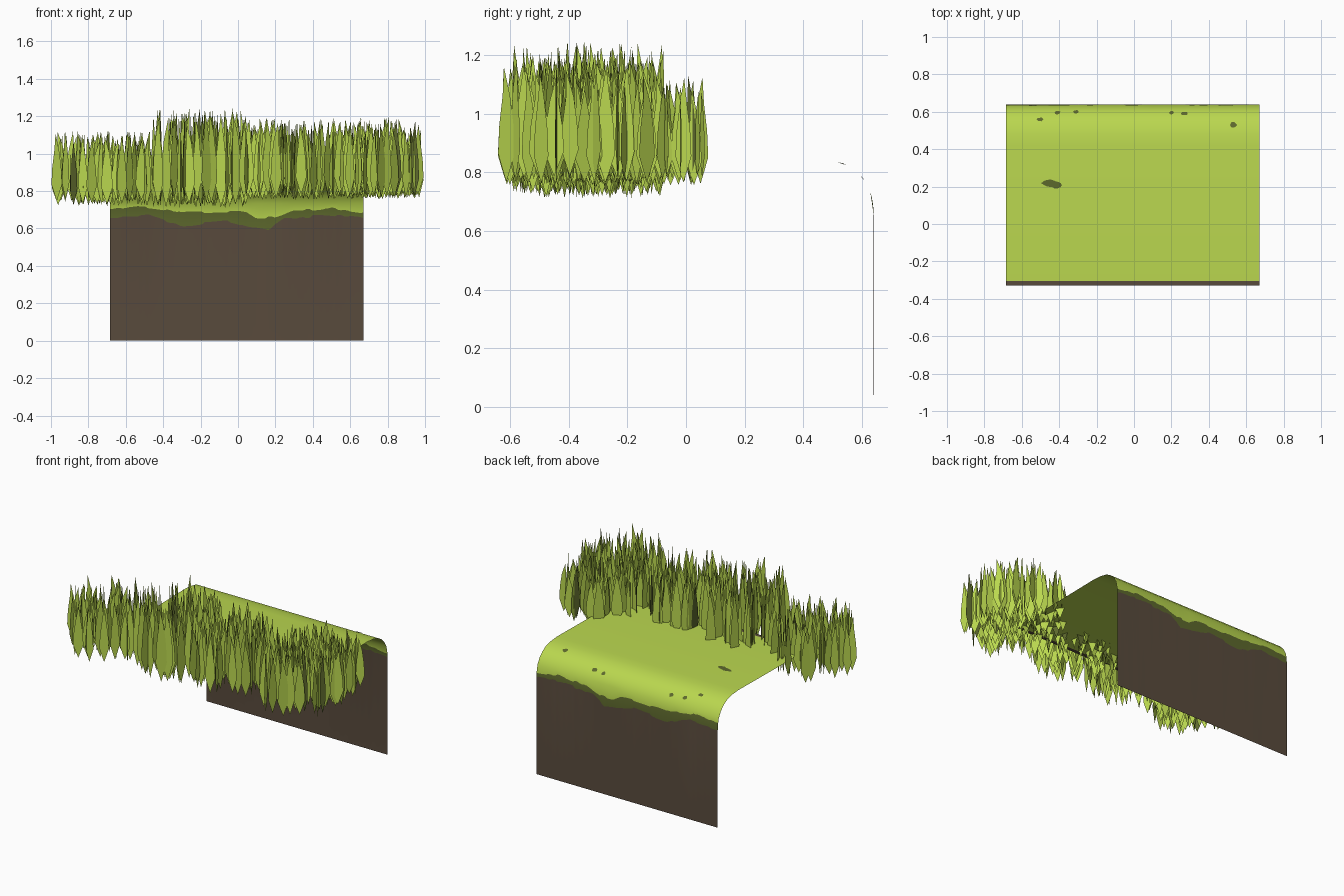
import bpy, bmesh, math, random
from mathutils import Vector

if "Cube" in bpy.data.objects:
    bpy.data.objects.remove(bpy.data.objects["Cube"])
random.seed(4)


def mat(name, rgb):
    m = bpy.data.materials.new(name)
    m.diffuse_color = (*rgb, 1)
    m.use_nodes = True
    m.node_tree.nodes["Principled BSDF"].inputs["Base Color"].default_value = m.diffuse_color
    return m


GREEN = mat("grass green", (0.49, 0.68, 0.078))
DARK = mat("dark moss", (0.11, 0.14, 0.026))
SOIL = mat("brown soil", (0.10, 0.070, 0.046))


def finish(name, bm, mats):
    me = bpy.data.meshes.new(name)
    bm.to_mesh(me)
    bm.free()
    for m in mats:
        me.materials.append(m)
    ob = bpy.data.objects.new(name, me)
    bpy.context.collection.objects.link(ob)
    return ob


def interp(pts, t):
    for (a, u), (b, v) in zip(pts, pts[1:]):
        if t <= b:
            return u + (v - u) * (t - a) / (b - a)
    return pts[-1][1]


# Ragged colour borders on the back wall: (x, z)
SOIL_TOP = [(-.685, .66), (-.5, .675), (-.3, .615), (-.05, .64), (.06, .605),
            (.15, .59), (.25, .655), (.5, .67), (.67, .655)]
MOSS_TOP = [(-.685, .70), (-.5, .717), (-.3, .685), (.04, .692), (.1, .657),
            (.2, .66), (.28, .69), (.5, .71), (.67, .685)]
# Rounded edge and top of the ground sheet: (y, z)
BEND = [(.628, .735), (.605, .775), (.575, .805), (.535, .828), (.48, .84), (.42, .845)]
TOP = BEND + [(-.305, .835), (-.33, .835)]


def wall_y(z):
    return .64 - .012 * max(0, (z - .65) / .085) ** 2


# Ground sheet: back wall, rounded edge and flat top, open at front and sides
bm = bmesh.new()
cols = []
N = 80
for i in range(N + 1):
    x = -.685 + 1.355 * i / N
    if i % 2 == 0:
        jag = random.uniform(-.008, .008)
    zs, zm = interp(SOIL_TOP, x) + jag, interp(MOSS_TOP, x) - jag * .8
    prof = [(.64, 0), (wall_y(zs), zs), (wall_y(zm), zm)] + TOP
    cols.append([bm.verts.new((x, y, z)) for y, z in prof])
last = len(cols[0]) - 2
for a, b in zip(cols, cols[1:]):
    for j in range(last + 1):
        f = bm.faces.new((a[j], a[j + 1], b[j + 1], b[j]))
        f.material_index = 2 if j in (0, last) else 1 if j == 1 else 0
        f.smooth = True
bmesh.ops.recalc_face_normals(bm, faces=bm.faces)
if sum(f.normal.z for f in bm.faces) < 0:
    bmesh.ops.reverse_faces(bm, faces=bm.faces)
finish("ground_sheet", bm, [GREEN, DARK, SOIL])

# Dark moss spots lying on the sheet: x, y, half length, half width
SPOTS = [(-.455, .218, .038, .022), (-.415, .208, .03, .02), (.53, .53, .02, .015),
         (-.5, .56, .018, .01), (.27, .59, .018, .01), (.2, .595, .015, .009),
         (-.41, .595, .018, .01), (-.31, .6, .015, .009)]
bm = bmesh.new()
surf = sorted(TOP)
for x, y, rx, ry in SPOTS:
    ring = []
    for k in range(10):
        a = k * math.tau / 10
        r = random.uniform(.8, 1.15)
        py = y + ry * r * math.sin(a)
        ring.append(bm.verts.new((x + rx * r * math.cos(a), py, interp(surf, py) + .003)))
    bm.faces.new(ring)
finish("moss_spots", bm, [DARK])


# Leaf-shaped upright blades, pointed at both ends: (height fraction, half-width fraction)
LEAF = [(.12, .5), (.25, 1), (.5, .85), (.75, .45)]


def blade(bm, x, y, ang, z0, z1, w):
    d = Vector((math.cos(ang), math.sin(ang), 0))
    h = z1 - z0
    base = Vector((x, y, z0))
    lean = d * random.uniform(-.5, .5) * w
    pts = [base]
    pts += [base + d * w * s + Vector((0, 0, h * t)) for t, s in LEAF]
    pts.append(base + lean + Vector((0, 0, h)))
    pts += [base - d * w * s + Vector((0, 0, h * t)) for t, s in reversed(LEAF)]
    f = bm.faces.new([bm.verts.new(p) for p in pts])
    f.material_index = 1 if random.random() < .04 else 0


# Grass tufts: x, y, bottom z, top z
TUFTS = [(-.72, -.335, .72, 1.13), (-.21, -.33, .71, 1.25), (.21, -.35, .75, 1.195),
         (.72, -.365, .755, 1.195), (.725, -.185, .755, 1.13)]
for n, (cx, cy, z0, z1) in enumerate(TUFTS):
    bm = bmesh.new()
    count = 85
    h = z1 - z0
    for k in range(count):
        # even spread over a disc
        r = .262 * math.sqrt((k + .5) / count)
        a = k * 2.39996 + random.uniform(-.2, .2)
        blade(bm, cx + r * math.cos(a), cy + r * math.sin(a), random.uniform(0, math.pi),
              z0 + random.uniform(0, .08) * h, z1 - random.uniform(0, .16) * h,
              random.uniform(.026, .037))
    finish("grass_tuft_%d" % (n + 1), bm, [GREEN, DARK])
